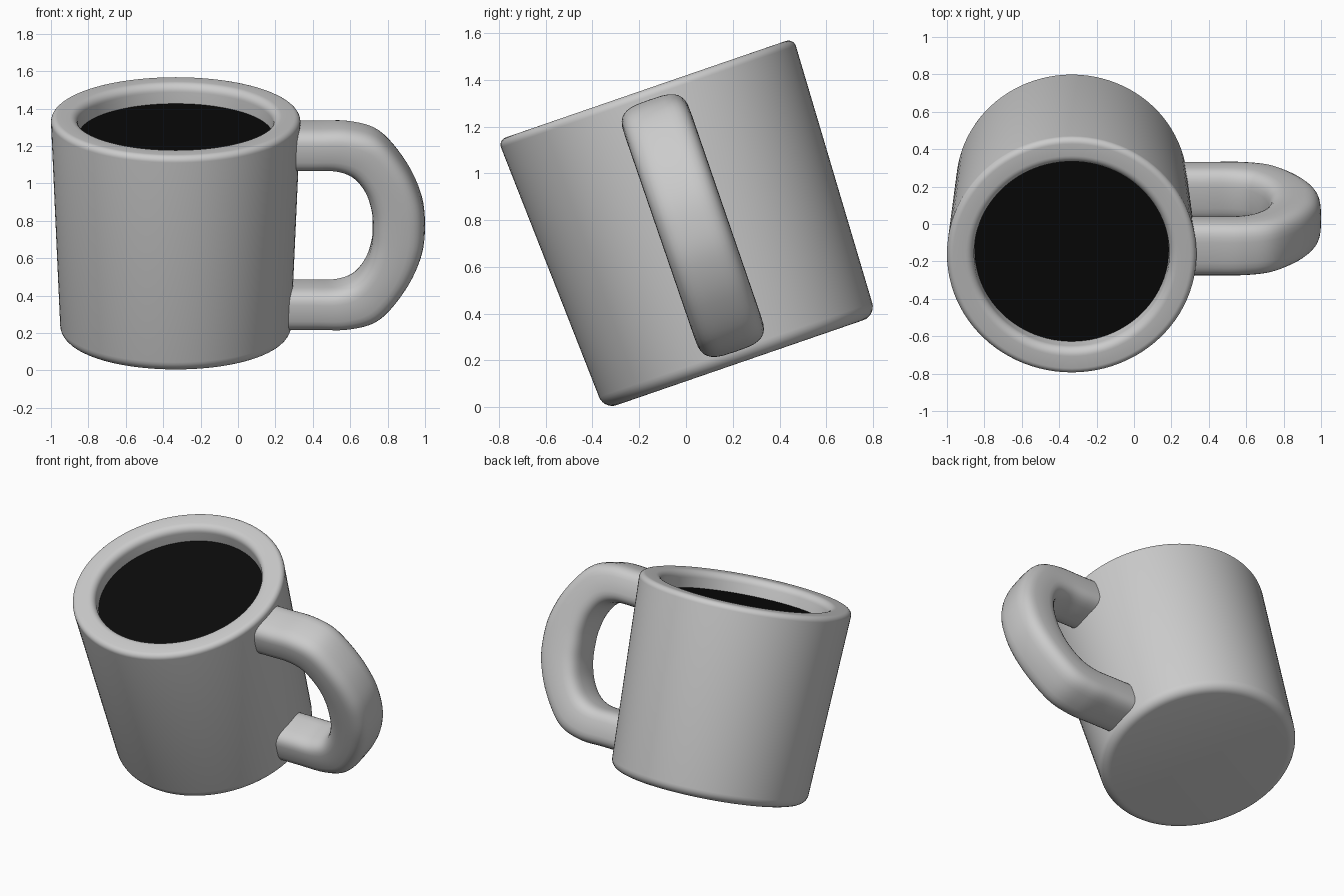
import bpy, bmesh
from math import sin, cos, pi, radians, copysign
from mathutils import Vector

if "Cube" in bpy.data.objects:
    bpy.data.objects.remove(bpy.data.objects["Cube"])

TILT = radians(19)
ORIGIN = (-0.333, 0.231, 0.19)   # centre of the mug's base


def finish(name, bm, angle=50):
    """Turn a bmesh into a tilted, smooth-shaded object."""
    bmesh.ops.recalc_face_normals(bm, faces=bm.faces)
    me = bpy.data.meshes.new(name)
    bm.to_mesh(me)
    bm.free()
    ob = bpy.data.objects.new(name, me)
    bpy.context.collection.objects.link(ob)
    ob.location = ORIGIN
    ob.rotation_euler = (TILT, 0, 0)
    bpy.ops.object.select_all(action='DESELECT')
    bpy.context.view_layer.objects.active = ob
    ob.select_set(True)
    bpy.ops.object.shade_smooth_by_angle(angle=radians(angle))
    return ob


def arc(cx, cz, r, a0, a1, n=7):
    return [(cx + r * cos(radians(a0 + (a1 - a0) * i / n)),
             cz + r * sin(radians(a0 + (a1 - a0) * i / n))) for i in range(n + 1)]


def lathe(name, profile, steps=96):
    bm = bmesh.new()
    vs = [bm.verts.new((x, 0, z)) for x, z in profile]
    es = [bm.edges.new(p) for p in zip(vs, vs[1:])]
    bmesh.ops.spin(bm, geom=vs + es, cent=(0, 0, 0), axis=(0, 0, 1),
                   angle=2 * pi, steps=steps)
    bmesh.ops.remove_doubles(bm, verts=bm.verts, dist=1e-5)
    return finish(name, bm)


# Mug body: rounded foot, slightly flared wall, rounded rim, hollow inside
profile = [(0, 0)]
profile += arc(0.558, 0.06, 0.06, -90, -2)
profile += arc(0.634, 1.204, 0.033, -2, 90)
profile += arc(0.567, 1.192, 0.045, 90, 180)
profile += [(0.518, 1.10), (0.48, 0.10), (0, 0.10)]
lathe("mug_body", profile)

# Drink surface, parallel to the rim
drink = lathe("drink", [(0, 1.129), (0.5195, 1.129)])
black = bpy.data.materials.new("black")
black.diffuse_color = (0.003, 0.003, 0.003, 1)
black.use_nodes = True
black.node_tree.nodes["Principled BSDF"].inputs["Base Color"].default_value = black.diffuse_color
drink.data.materials.append(black)

# Handle: outer and inner outlines (world x, height from handle centre), mirrored
outer = [(0.23, .567), (0.42, .567), (0.60, .565), (0.76, .51), (0.90, .34), (0.98, .16)]
inner = [(0.23, .330), (0.38, .330), (0.52, .328), (0.615, .29), (0.68, .205), (0.713, .10)]


def mirrored(half, tip):
    return [Vector(p) for p in half + [(tip, 0)] + [(x, -z) for x, z in reversed(half)]]


def smooth_path(pts, sub=6):
    """Catmull-Rom curve through the points."""
    p = [2 * pts[0] - pts[1]] + pts + [2 * pts[-1] - pts[-2]]
    out = []
    for a, b, c, d in zip(p, p[1:], p[2:], p[3:]):
        for k in range(sub):
            t = k / sub
            out.append(0.5 * (2 * b + (c - a) * t + (2 * a - 5 * b + 4 * c - d) * t ** 2
                              + (3 * b - a - 3 * c + d) * t ** 3))
    return out + [pts[-1]]


bm = bmesh.new()
rings = []
SIDES, HALF_WIDTH, POWER = 32, 0.15, 2 / 3.4   # rounded-square cross-section
for o, i in zip(smooth_path(mirrored(outer, 1.0)), smooth_path(mirrored(inner, 0.72))):
    mid, half = (o + i) / 2, (o - i) / 2
    ring = []
    for k in range(SIDES):
        a = 2 * pi * k / SIDES
        u = copysign(abs(cos(a)) ** POWER, cos(a))
        v = copysign(abs(sin(a)) ** POWER, sin(a))
        q = mid + half * u
        ring.append(bm.verts.new((q.x - ORIGIN[0], HALF_WIDTH * v, 0.62 + q.y)))
    rings.append(ring)
for r, s in zip(rings, rings[1:]):
    for k in range(SIDES):
        n = (k + 1) % SIDES
        bm.faces.new((r[k], r[n], s[n], s[k]))
bm.faces.new(rings[0])
bm.faces.new(rings[-1])
finish("handle", bm)
